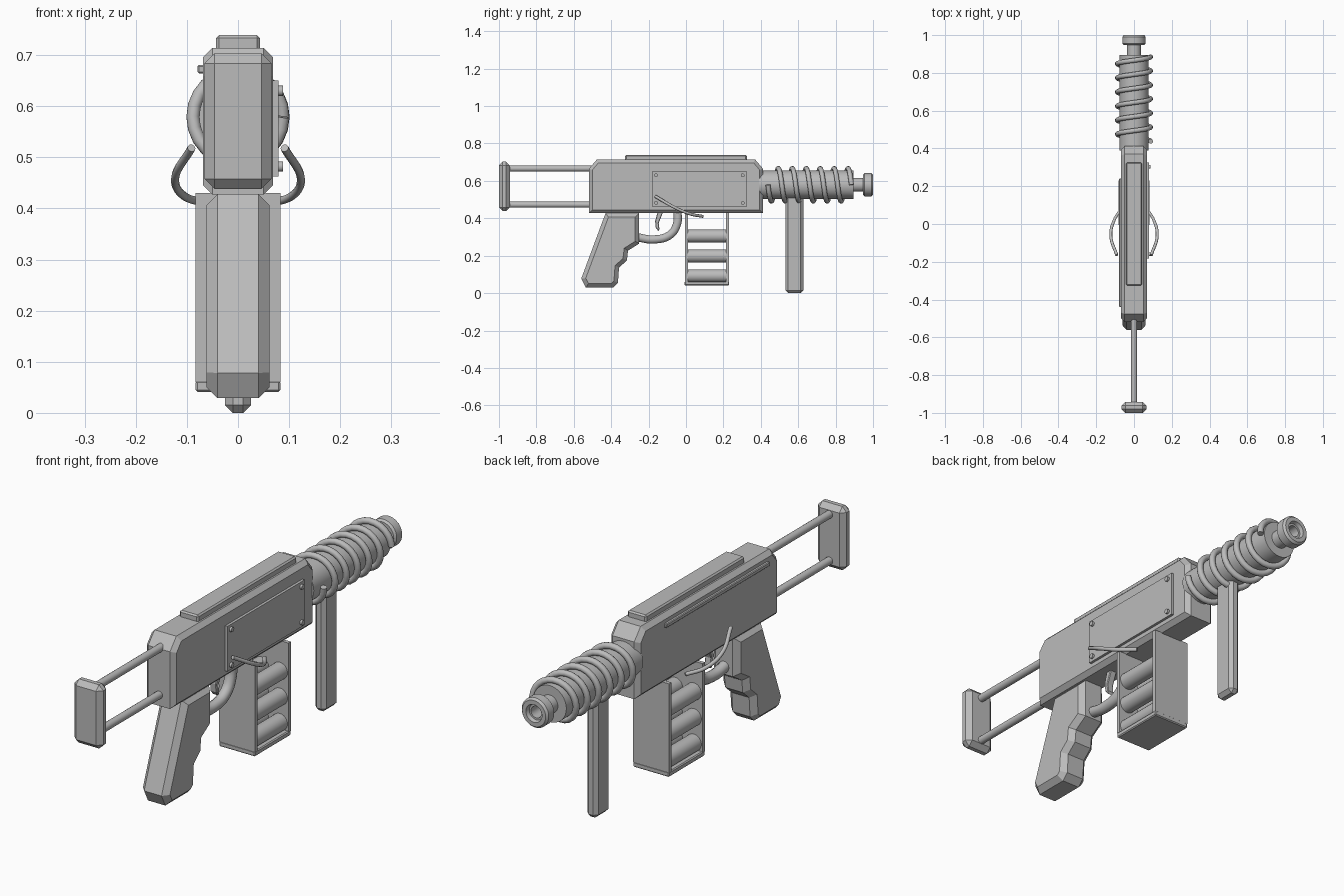
import bpy, bmesh, math
from mathutils import Matrix, Vector

if "Cube" in bpy.data.objects:
    bpy.data.objects.remove(bpy.data.objects["Cube"])

grey = bpy.data.materials.new("gunmetal_grey")
grey.diffuse_color = (0.5, 0.5, 0.5, 1)
grey.use_nodes = True
grey.node_tree.nodes["Principled BSDF"].inputs["Base Color"].default_value = grey.diffuse_color
AXIS_Z = 0.579  # barrel axis height


def finish(name, bm, smooth=False):
    bmesh.ops.recalc_face_normals(bm, faces=bm.faces)
    me = bpy.data.meshes.new(name)
    bm.to_mesh(me)
    bm.free()
    me.materials.append(grey)
    ob = bpy.data.objects.new(name, me)
    bpy.context.collection.objects.link(ob)
    if smooth:
        bpy.ops.object.select_all(action='DESELECT')
        ob.select_set(True)
        bpy.context.view_layer.objects.active = ob
        bpy.ops.object.shade_smooth_by_angle(angle=math.radians(35))
    return ob


def box(name, lo, hi, chamfer=0.0):
    bm = bmesh.new()
    bmesh.ops.create_cube(bm, size=1)
    lo, hi = Vector(lo), Vector(hi)
    for v in bm.verts:
        v.co = [(lo[i] + hi[i]) / 2 + v.co[i] * (hi[i] - lo[i]) for i in range(3)]
    if chamfer:
        bmesh.ops.bevel(bm, geom=bm.edges[:], offset=chamfer, segments=1,
                        affect='EDGES', profile=0.5)
    return finish(name, bm)


def prism(name, profile, half, chamfer):
    """Extrude a (y, z) profile across x and chamfer both side rims."""
    bm = bmesh.new()
    face = bm.faces.new([bm.verts.new((-half, y, z)) for y, z in profile])
    ext = bmesh.ops.extrude_face_region(bm, geom=[face])
    moved = [g for g in ext['geom'] if isinstance(g, bmesh.types.BMVert)]
    bmesh.ops.translate(bm, verts=moved, vec=(2 * half, 0, 0))
    bmesh.ops.recalc_face_normals(bm, faces=bm.faces)
    rim = [e for e in bm.edges if abs(e.verts[0].co.x - e.verts[1].co.x) < 1e-5]
    bmesh.ops.bevel(bm, geom=rim, offset=chamfer, segments=1,
                    affect='EDGES', profile=0.5)
    return finish(name, bm)


def cylinder(name, centre, radius, length, axis, sides=24):
    bm = bmesh.new()
    rot = Matrix.Rotation(math.pi / 2, 4, 'Y' if axis == 'X' else 'X')
    bmesh.ops.create_cone(bm, cap_ends=True, segments=sides, radius1=radius,
                          radius2=radius, depth=length,
                          matrix=Matrix.Translation(centre) @ rot)
    return finish(name, bm, True)


def lathe(name, profile, sides=32):
    """Spin (radius, y) points around the barrel axis."""
    bm = bmesh.new()
    vs = [bm.verts.new((r, y, AXIS_Z)) for r, y in profile]
    es = [bm.edges.new(p) for p in zip(vs, vs[1:])]
    bmesh.ops.spin(bm, geom=vs + es, cent=(0, 0, AXIS_Z), axis=(0, 1, 0),
                   angle=2 * math.pi, steps=sides, use_duplicate=False)
    bmesh.ops.remove_doubles(bm, verts=bm.verts, dist=1e-5)
    return finish(name, bm, True)


def tube(name, points, radius, bezier=True):
    cu = bpy.data.curves.new(name, 'CURVE')
    cu.dimensions = '3D'
    cu.bevel_depth, cu.bevel_resolution = radius, 3
    cu.resolution_u, cu.use_fill_caps = 8, True
    sp = cu.splines.new('BEZIER' if bezier else 'POLY')
    pts = sp.bezier_points if bezier else sp.points
    pts.add(len(points) - 1)
    for p, co in zip(pts, points):
        if bezier:
            p.co = co
            p.handle_left_type = p.handle_right_type = 'AUTO'
        else:
            p.co = (*co, 1)
    cu.materials.append(grey)
    ob = bpy.data.objects.new(name, cu)
    bpy.context.collection.objects.link(ob)
    return ob


# receiver body with cut upper corners, top rail, left rail
prism("receiver", [(-0.519, 0.427), (0.412, 0.427), (0.412, 0.665), (0.37, 0.714),
                   (-0.477, 0.714), (-0.519, 0.665)], 0.068, 0.018)
box("top_rail", (-0.043, -0.325, 0.70), (0.043, 0.325, 0.739), 0.006)
box("left_rail", (-0.079, -0.44, 0.664), (-0.06, 0.24, 0.681), 0.003)

# right access plate with corner bolts
box("side_plate", (0.06, -0.182, 0.462), (0.079, 0.326, 0.65))
for y in (-0.16, 0.303):
    for z in (0.482, 0.63):
        cylinder("plate_bolt", (0.08, y, z), 0.01, 0.016, 'X', 12)

# telescoping stock
box("butt_plate", (-0.066, -1.0, 0.438), (0.066, -0.942, 0.703), 0.02)
for z in (0.473, 0.666):
    cylinder("stock_rod", (0, -0.73, z), 0.016, 0.46, 'Y', 16)

# pistol grip with finger notches
prism("pistol_grip", [(-0.43, 0.428), (-0.56, 0.078), (-0.535, 0.029), (-0.39, 0.029),
                      (-0.364, 0.055), (-0.358, 0.137), (-0.316, 0.174),
                      (-0.31, 0.227), (-0.25, 0.265), (-0.25, 0.428)], 0.062, 0.022)

# trigger and guard
tube("trigger_guard", [(0, -0.27, 0.30), (0, -0.17, 0.287), (0, -0.085, 0.312),
                       (0, -0.048, 0.37), (0, -0.045, 0.44)], 0.023)
prism("trigger", [(-0.15, 0.44), (-0.165, 0.385), (-0.162, 0.35), (-0.148, 0.332),
                  (-0.142, 0.342), (-0.146, 0.375), (-0.12, 0.44)], 0.015, 0.003)

# open-sided magazine with two columns of shells
box("magazine_rear_wall", (-0.083, -0.006, 0.06), (0.083, 0.010, 0.43))
box("magazine_front_wall", (-0.083, 0.214, 0.06), (0.083, 0.230, 0.43))
box("magazine_base", (-0.083, -0.007, 0.041), (0.083, 0.231, 0.063), 0.004)
for x in (-0.043, 0.043):
    for z in (0.092, 0.198, 0.305):
        cylinder("shell", (x, 0.112, z), 0.035, 0.21, 'Y')

# barrel, neck and bored muzzle
lathe("barrel", [(0, 0.39), (0.076, 0.39), (0.076, 0.895), (0.037, 0.895),
                 (0.037, 0.947), (0.054, 0.947), (0.062, 0.955), (0.062, 0.991),
                 (0.054, 1.0), (0.037, 1.0), (0.032, 0.985), (0.024, 0.985),
                 (0.024, 0.90), (0, 0.90)])

# coil wound round the barrel
TURNS, STEPS = 6, 24
coil = []
for i in range(TURNS * STEPS + 1):
    a = -2 * math.pi * i / STEPS
    coil.append((0.088 * math.cos(a), 0.438 + 0.447 * i / (TURNS * STEPS),
                 AXIS_Z + 0.088 * math.sin(a)))
tube("barrel_coil", coil, 0.013, bezier=False)

# vertical foregrip
box("foregrip", (-0.025, 0.531, 0.0), (0.025, 0.627, 0.53), 0.015)

# side cables
for side, name in ((-1, "left_cable"), (1, "right_cable")):
    tube(name, [(side * 0.091, -0.165, 0.518), (side * 0.123, -0.06, 0.458),
                (side * 0.105, 0.02, 0.424), (side * 0.06, 0.09, 0.41)], 0.008)
